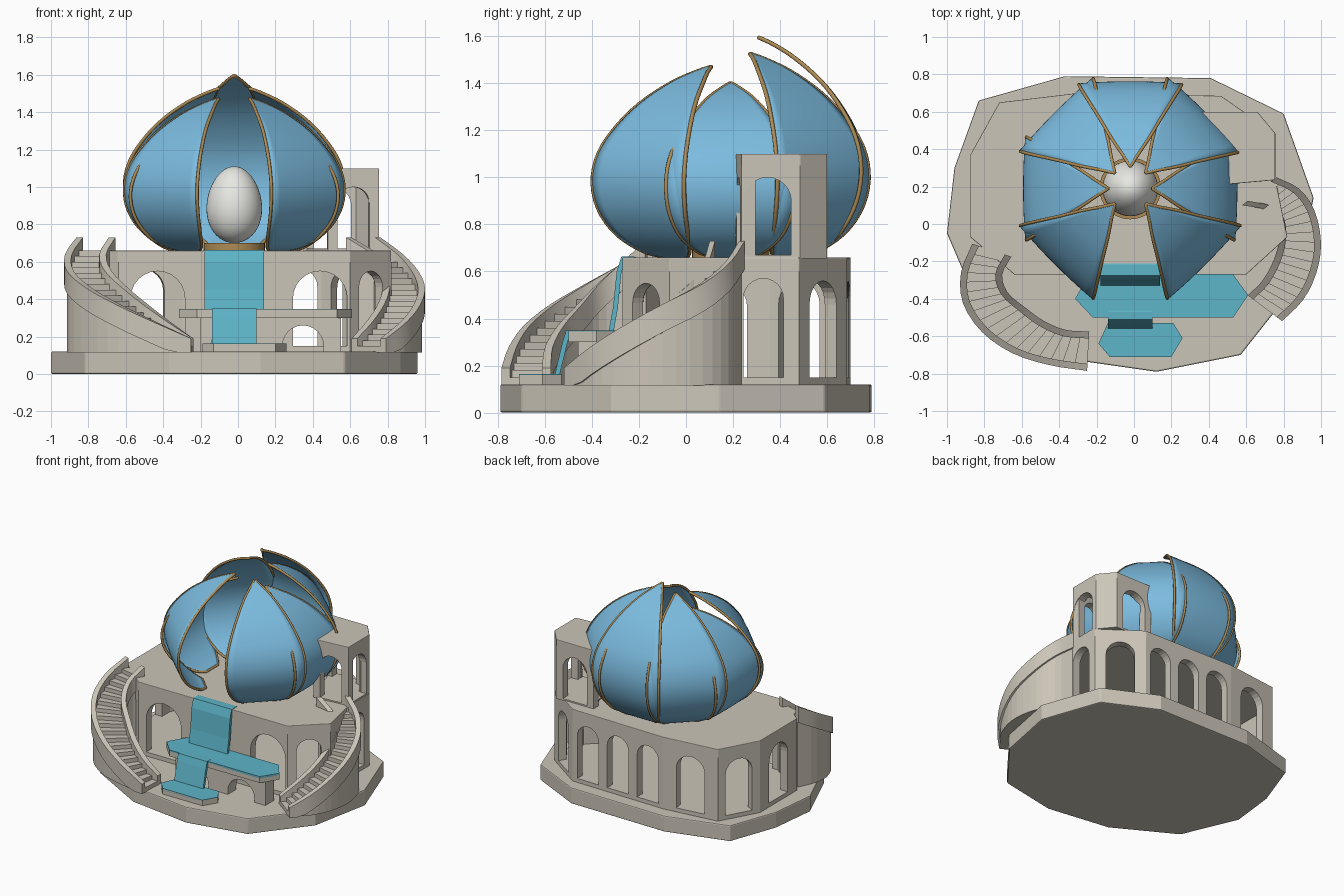
import bpy, bmesh, math
from mathutils import Vector

if "Cube" in bpy.data.objects:
    bpy.data.objects.remove(bpy.data.objects["Cube"])

def material(name, col):
    m = bpy.data.materials.new(name)
    m.diffuse_color = (*col, 1)
    m.use_nodes = True
    m.node_tree.nodes["Principled BSDF"].inputs["Base Color"].default_value = m.diffuse_color
    return m

STONE = material("stone", (.60, .56, .48))
BLUE = material("petal_blue", (.20, .50, .74))
GOLD = material("gold", (.42, .26, .09))
WATER = material("water", (.11, .46, .58))
PEARL = material("pearl", (.80, .80, .76))
C = Vector((-.02, .19, 0))      # dome centre

def finish(name, bm, mat, smooth=False):
    bmesh.ops.recalc_face_normals(bm, faces=bm.faces[:])
    me = bpy.data.meshes.new(name)
    bm.to_mesh(me)
    bm.free()
    ob = bpy.data.objects.new(name, me)
    bpy.context.collection.objects.link(ob)
    me.materials.append(mat)
    if smooth:
        for o in bpy.context.selected_objects:
            o.select_set(False)
        bpy.context.view_layer.objects.active = ob
        ob.select_set(True)
        bpy.ops.object.shade_smooth_by_angle(angle=math.radians(40))
    return ob

def loft(bm, rings):
    """Join equal closed rings of points and cap both ends."""
    vs = [[bm.verts.new(p) for p in r] for r in rings]
    n = len(vs[0])
    for a, b in zip(vs, vs[1:]):
        for i in range(n):
            bm.faces.new((a[i], a[(i + 1) % n], b[(i + 1) % n], b[i]))
    bm.faces.new(vs[0])
    return bm.faces.new(vs[-1])

def prism(name, pts, z0, z1, mat=STONE, bevel=0):
    bm = bmesh.new()
    loft(bm, [[(x, y, z) for x, y in pts] for z in (z0, z1)])
    ob = finish(name, bm, mat)
    if bevel:
        b = ob.modifiers.new("bevel", 'BEVEL')
        b.width, b.segments = bevel, 2
    return ob

def wall(name, p, q, z0, z1, arches=(), th=.06):
    """Wall from p to q, thickened to the left, with (fraction, width, top) arches."""
    p, q = Vector((*p, 0)), Vector((*q, 0))
    d = (q - p).normalized()
    n = Vector((-d.y, d.x, 0)) * th
    L = (q - p).length
    prof = [(0, z0)]
    for f, w, top in arches:
        r, c = w / 2, f * L
        prof.append((c - r, z0))
        for k in range(13):
            a = math.pi * (1 - k / 12)
            prof.append((c + r * math.cos(a), top - r + r * math.sin(a)))
        prof.append((c + r, z0))
    prof += [(L, z0), (L, z1), (0, z1)]
    bm = bmesh.new()
    front = [p + d * s + Vector((0, 0, z)) for s, z in prof]
    loft(bm, [front, [v + n for v in front]])
    return finish(name, bm, STONE)

def spline(pts, n):
    """n+1 samples of a Catmull-Rom curve through the points."""
    P = [Vector(p) for p in pts]
    P = [2 * P[0] - P[1]] + P + [2 * P[-1] - P[-2]]
    out = []
    for i in range(n + 1):
        u = i / n * (len(P) - 3)
        k = min(int(u), len(P) - 4)
        t = u - k
        a, b, c, d = P[k:k + 4]
        out.append(.5 * (2 * b + (c - a) * t + (2 * a - 5 * b + 4 * c - d) * t * t
                         + (3 * b - a - 3 * c + d) * t ** 3))
    return out

# Plinth
prism("plinth", [(-.37, .79), (-.83, .66), (-.96, .3), (-1, -.05), (-.82, -.47), (-.37, -.72),
                 (.12, -.79), (.57, -.70), (.87, -.32), (.96, .14), (.80, .59), (.41, .78)],
      0, .12, bevel=.008)

# Arcaded terrace: floor, roof and one wall per side
terrace = [(-.64, -.27), (.6, -.27), (.82, -.07), (.76, .22), (.76, .48), (.465, .685),
           (-.3, .70), (-.72, .65), (-.875, .37), (-.875, -.07)]
arches = [[(.17, .29, .55), (.87, .29, .55)], [(.5, .17, .55)], [], [(.42, .17, .57)],
          [(.5, .2, .56)], [(.17, .18, .56), (.5, .18, .56), (.83, .18, .56)],
          [(.5, .22, .56)], [(.5, .2, .56)], [(.5, .22, .56)], [(.5, .18, .55)]]
prism("terrace_floor", terrace, .115, .15)
prism("terrace_roof", terrace, .595, .66, bevel=.004)
for i, a in enumerate(arches):
    wall("terrace_wall", terrace[i], terrace[(i + 1) % len(terrace)], .15, .6, a)

# Corner tower
tower = [(.48, .21), (.755, .235), (.755, .485), (.66, .6), (.35, .6)]
prism("tower_roof", tower, 1.04, 1.10, bevel=.004)
prism("tower_floor", tower, .655, .67)
for i, a in enumerate([[(.5, .17, 1.0)], [(.45, .2, 1.0)], [], [(.5, .2, 1.0)]]):
    wall("tower_wall", tower[i], tower[i + 1], .66, 1.05, a)

# Curved staircases with parapets
def staircase(name, outer, inner, steps):
    O, I = spline(outer, steps), spline(inner, steps)
    hs = [.12 + .54 * i / steps for i in range(steps + 1)]
    bm = bmesh.new()
    for i in range(steps):
        quad = [O[i], O[i + 1], I[i + 1], I[i]]
        loft(bm, [[(v.x, v.y, z) for v in quad] for z in (.115, hs[i + 1])])
    finish(name + "_steps", bm, STONE)
    for A, B in ((O, I), (I, O)):
        bm, rings = bmesh.new(), []
        for a, b, h in zip(A, B, hs):
            n = (b - a).normalized()
            s, e = a - n * .015, a + n * .022
            lo, hi = max(.115, h - .05), h + .07
            rings.append([(s.x, s.y, lo), (e.x, e.y, lo), (e.x, e.y, hi), (s.x, s.y, hi)])
        loft(bm, rings)
        finish(name + "_parapet", bm, STONE, True)

staircase("left_stair",
          [(-.25, -.77), (-.45, -.74), (-.64, -.68), (-.80, -.57), (-.90, -.42), (-.91, -.26), (-.85, -.11)],
          [(-.24, -.59), (-.37, -.58), (-.49, -.53), (-.60, -.45), (-.69, -.37), (-.72, -.27), (-.67, -.17)], 18)
staircase("right_stair",
          [(.78, -.51), (.89, -.40), (.96, -.26), (.985, -.1), (.95, .07), (.87, .18), (.75, .24)],
          [(.62, -.39), (.70, -.31), (.76, -.20), (.79, -.09), (.785, .01), (.73, .08), (.59, .11)], 18)

# Pools with recessed water
def pool(name, pts, z0, z1):
    bm = bmesh.new()
    top = loft(bm, [[(x, y, z) for x, y in pts] for z in (z0, z1)])
    bmesh.ops.inset_region(bm, faces=[top], thickness=.04)
    bmesh.ops.translate(bm, vec=(0, 0, -.015), verts=top.verts[:])
    inner = [(v.co.x, v.co.y) for v in top.verts]
    finish(name, bm, STONE)
    prism(name + "_water", inner, z1 - .012, z1 + .003, WATER)

pool("upper_pool", [(-.22, -.50), (.53, -.50), (.61, -.38), (.53, -.27), (-.24, -.27), (-.315, -.40)], .30, .345)
pool("lower_pool", [(-.13, -.71), (.20, -.71), (.26, -.61), (.21, -.53), (-.14, -.53), (-.19, -.64)], .115, .16)
wall("pool_support", (-.2, -.46), (.55, -.46), .115, .3, [(.22, .22, .26), (.73, .22, .26)], .1)

# Waterfalls as thin sheets
def waterfall(name, x0, x1, path):
    front = [(y, z) for y, z in path] + [(y + .02, z - .006) for y, z in reversed(path)]
    bm = bmesh.new()
    loft(bm, [[(x, y, z) for y, z in front] for x in (x0, x1)])
    finish(name, bm, WATER)

waterfall("upper_waterfall", -.18, .14, [(-.22, .663), (-.275, .663), (-.295, .60), (-.31, .45), (-.33, .34)])
waterfall("lower_waterfall", -.14, .10, [(-.47, .35), (-.51, .349), (-.525, .30), (-.56, .155)])

# Pearl on its gold pedestal
bm = bmesh.new()
ring = [(math.cos(k * math.pi / 16), math.sin(k * math.pi / 16)) for k in range(32)]
loft(bm, [[C + Vector((x * .165, y * .165, z)) for x, y in ring] for z in (.655, .70)])
finish("pedestal", bm, GOLD, True)
bm = bmesh.new()
bmesh.ops.create_uvsphere(bm, u_segments=40, v_segments=24, radius=1)
for v in bm.verts:
    s = .148 * (1 - .1 * v.co.z)
    v.co = C + Vector((v.co.x * s, v.co.y * s, .905 + .205 * v.co.z))
finish("pearl", bm, PEARL, True)

# Petals: (height fraction, radius, half width) swept upwards, with gilt rims
shape = [(0, .33, .07), (.03, .39, .14), (.12, .48, .215), (.25, .545, .26), (.4, .567, .275),
         (.55, .54, .262), (.69, .47, .22), (.81, .38, .165), (.91, .27, .10), (.97, .18, .04), (1, .12, .003)]
rows = spline(shape, 36)
NX = 10
def petal(name, azimuth, top):
    a = math.radians(azimuth)
    u, s = Vector((math.cos(a), math.sin(a), 0)), Vector((-math.sin(a), math.cos(a), 0))
    def point(row, t):
        f, r, w = row
        p = C + u * (r - .15 * (t * w) ** 2) + s * (t * w)
        p.z = .663 + (top - .663) * f
        return p
    grid = [[point(r, -1 + 2 * k / NX) for k in range(NX + 1)] for r in rows]
    bm = bmesh.new()
    vs = [[bm.verts.new(p) for p in g] for g in grid]
    for A, B in zip(vs, vs[1:]):
        for k in range(NX):
            bm.faces.new((A[k], A[k + 1], B[k + 1], B[k]))
    ob = finish(name, bm, BLUE, True)
    m = ob.modifiers.new("thickness", 'SOLIDIFY')
    m.thickness, m.offset = .012, 0
    edge = [g[0] for g in grid] + [g[-1] for g in reversed(grid)] + grid[0][-2:0:-1]
    cu = bpy.data.curves.new(name + "_rim", 'CURVE')
    cu.dimensions, cu.bevel_depth, cu.bevel_resolution = '3D', .009, 2
    sp = cu.splines.new('POLY')
    sp.points.add(len(edge) - 1)
    for q, p in zip(sp.points, edge):
        q.co = (*p, 1)
    sp.use_cyclic_u = True
    cu.materials.append(GOLD)
    bpy.context.collection.objects.link(bpy.data.objects.new(name + "_rim", cu))

petal("back_petal", 90, 1.595)
for side in (1, -1):
    for label, off, top in (("rear", 45, 1.525), ("side", 90, 1.40), ("front", 135, 1.47)):
        petal(label + "_petal", 90 + side * off, top)
